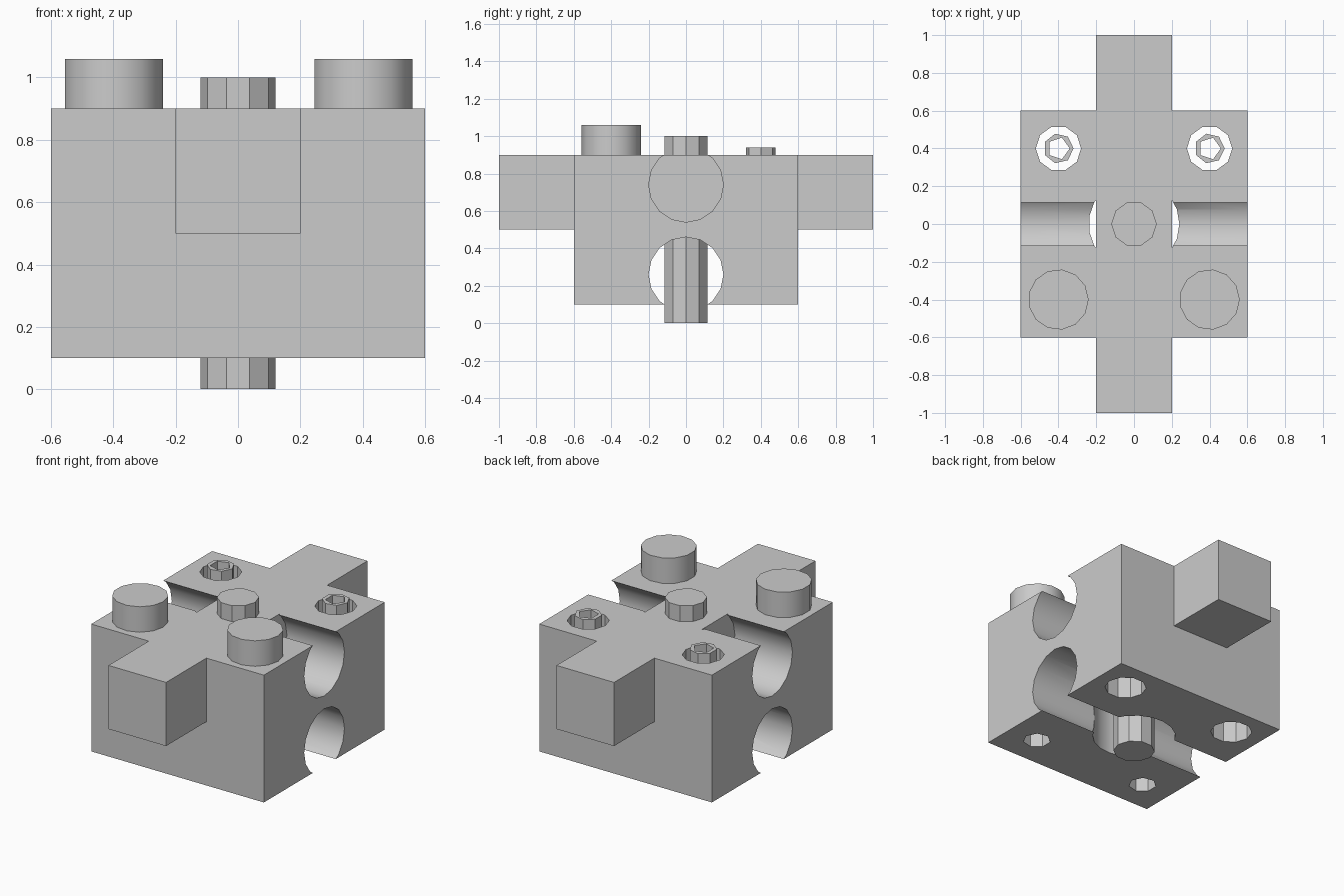
import bpy
import bmesh
from math import radians
from mathutils import Matrix, Vector

cube = bpy.data.objects.get("Cube")
if cube:
    bpy.data.objects.remove(cube, do_unlink=True)

grey = bpy.data.materials.new("light grey")
grey.use_nodes = True
colour = (0.6, 0.6, 0.6, 1)
grey.diffuse_color = colour
grey.node_tree.nodes["Principled BSDF"].inputs["Base Color"].default_value = colour


def finish(name, bm):
    mesh = bpy.data.meshes.new(name)
    bm.to_mesh(mesh)
    bm.free()
    mesh.materials.append(grey)
    obj = bpy.data.objects.new(name, mesh)
    bpy.context.collection.objects.link(obj)
    return obj


def box(name, size, z):
    bm = bmesh.new()
    bmesh.ops.create_cube(bm, size=1)
    bmesh.ops.scale(bm, vec=size, verts=bm.verts)
    bmesh.ops.translate(bm, vec=(0, 0, z), verts=bm.verts)
    return finish(name, bm)


def prism(name, sides, radius, x, y, z0, z1, along_x=False):
    """Regular prism with its first corner on +x; along_x lays it through the block."""
    bm = bmesh.new()
    ring = [bm.verts.new(Matrix.Rotation(radians(360 * i / sides), 3, 'Z') @ Vector((radius, 0, 0)))
            for i in range(sides)]
    base = bm.faces.new(ring)
    height = 2 if along_x else z1 - z0
    top = bmesh.ops.extrude_face_region(bm, geom=[base])["geom"]
    bmesh.ops.translate(bm, vec=(0, 0, height),
                        verts=[v for v in top if isinstance(v, bmesh.types.BMVert)])
    if along_x:
        bmesh.ops.translate(bm, vec=(0, 0, -height / 2), verts=bm.verts)
        bmesh.ops.rotate(bm, matrix=Matrix.Rotation(radians(90), 3, 'Y'), verts=bm.verts)
        bmesh.ops.translate(bm, vec=(x, y, (z0 + z1) / 2), verts=bm.verts)
    else:
        bmesh.ops.translate(bm, vec=(x, y, z0), verts=bm.verts)
    bmesh.ops.recalc_face_normals(bm, faces=bm.faces)
    return finish(name, bm)


def combine(target, tool, operation):
    mod = target.modifiers.new("combine", 'BOOLEAN')
    mod.operation = operation
    mod.solver = 'EXACT'
    mod.object = tool
    bpy.context.view_layer.update()
    result = bpy.data.meshes.new_from_object(
        target.evaluated_get(bpy.context.evaluated_depsgraph_get()))
    target.modifiers.clear()
    target.data = result
    bpy.data.objects.remove(tool, do_unlink=True)


# Block with two cross bores and a vertical centre bore
block = box("block", (1.2, 1.2, 0.8), 0.5)
for z in (0.26, 0.74):
    combine(block, prism("cross_bore", 16, 0.2, 0, 0, z, z, along_x=True), 'DIFFERENCE')
combine(block, prism("centre_bore", 19, 0.24, 0, 0, -0.2, 1.2), 'DIFFERENCE')

# Sockets: through holes at the back, blind holes under the front pegs
for x in (-0.4, 0.4):
    combine(block, prism("back_socket", 10, 0.12, x, 0.4, -0.2, 1.2), 'DIFFERENCE')
    combine(block, prism("front_socket", 7, 0.08, x, -0.4, -0.2, 0.5), 'DIFFERENCE')

# Long bar running front to back through the block
combine(block, box("bar", (0.4, 2, 0.4), 0.7), 'UNION')

parts = [block, prism("centre_pin", 10, 0.12, 0, 0, 0, 1)]

# Front pegs and hollow back tubes
for side, x in (("right", -0.4), ("left", 0.4)):
    parts.append(prism(side + "_peg", 13, 0.16, x, -0.4, 0.88, 1.06))
    tube = prism(side + "_tube", 7, 0.08, x, 0.4, 0.5, 0.94)
    combine(tube, prism("tube_bore", 5, 0.06, x, 0.4, 0.3, 1.2), 'DIFFERENCE')
    parts.append(tube)

# Smooth the rounder surfaces, keep edges sharp
bpy.ops.object.select_all(action='DESELECT')
for part in parts:
    part.select_set(True)
bpy.context.view_layer.objects.active = block
bpy.ops.object.shade_smooth_by_angle(angle=radians(30))
